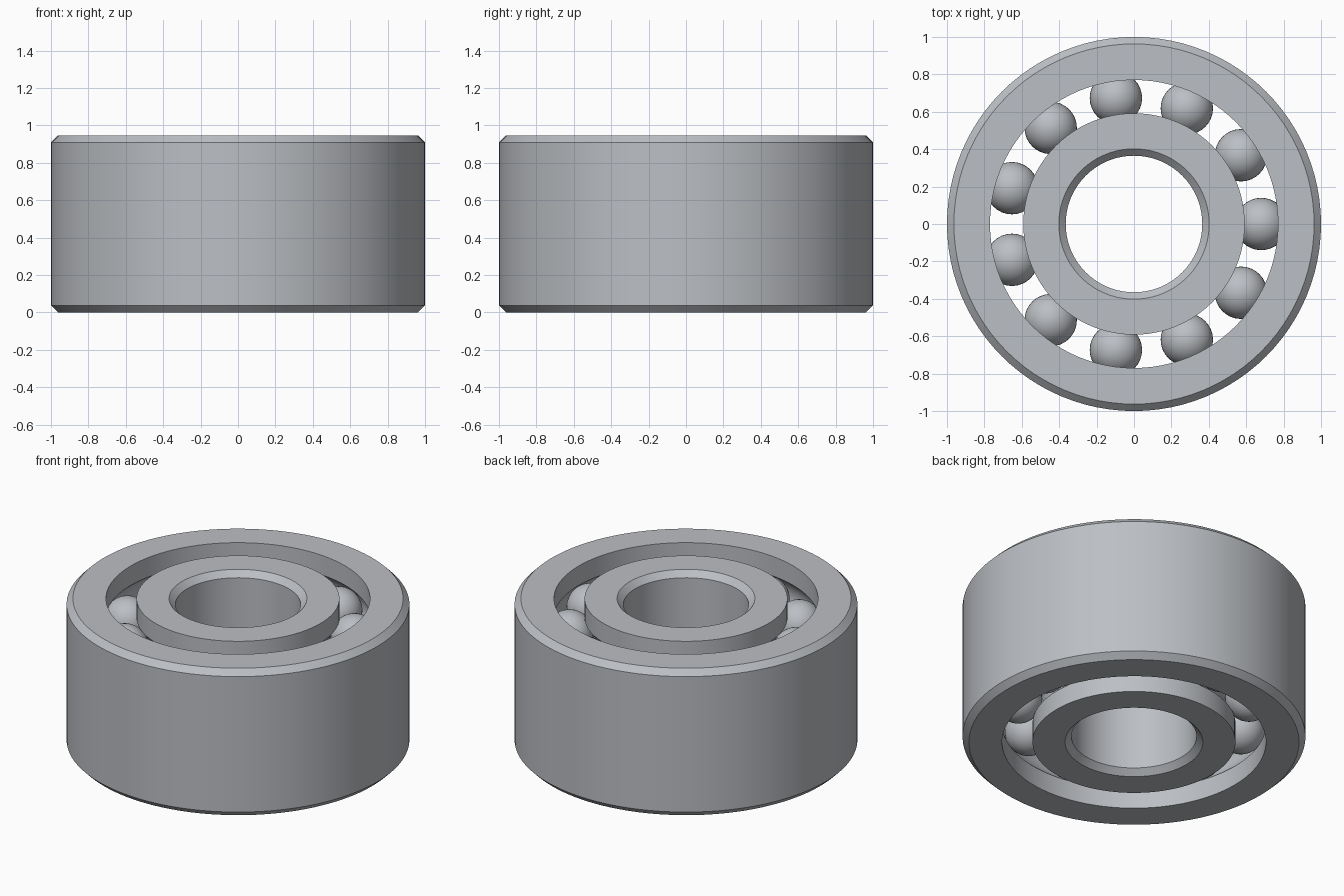
import bpy
import bmesh
from math import pi, cos, sin, sqrt, acos, radians
from mathutils import Matrix

if "Cube" in bpy.data.objects:
    bpy.data.objects.remove(bpy.data.objects["Cube"], do_unlink=True)

HEIGHT = 0.946
CHAMFER = 0.037
ROWS = (HEIGHT / 4, HEIGHT * 3 / 4)
PITCH, BALL, GROOVE = 0.68, 0.14, 0.143
BALL_COUNT = 11
SEGMENTS = 96

steel = bpy.data.materials.new("brushed_steel")
steel.use_nodes = True
colour = (0.50, 0.52, 0.55, 1)
steel.diffuse_color = colour
steel.node_tree.nodes["Principled BSDF"].inputs["Base Color"].default_value = colour


def finish(bm, name, angle):
    mesh = bpy.data.meshes.new(name)
    bmesh.ops.recalc_face_normals(bm, faces=bm.faces)
    bm.to_mesh(mesh)
    bm.free()
    mesh.materials.append(steel)
    obj = bpy.data.objects.new(name, mesh)
    bpy.context.collection.objects.link(obj)
    bpy.ops.object.select_all(action="DESELECT")
    obj.select_set(True)
    bpy.context.view_layer.objects.active = obj
    bpy.ops.object.shade_smooth_by_angle(angle=radians(angle))
    return obj


def raceway(radius, side, steps=10):
    """Wall profile from bottom to top with a round groove for each ball row."""
    points = [(radius, 0)]
    half = acos(abs(radius - PITCH) / GROOVE)
    for z in ROWS:
        for i in range(steps + 1):
            a = half * (2 * i / steps - 1)
            points.append((PITCH + side * GROOVE * cos(a), z + GROOVE * sin(a)))
    return points + [(radius, HEIGHT)]


def lathe(name, profile):
    """Spin a closed profile of radius and height around the z axis."""
    bm = bmesh.new()
    rings = []
    for r, z in profile:
        rings.append([bm.verts.new((r * cos(2 * pi * k / SEGMENTS), r * sin(2 * pi * k / SEGMENTS), z))
                      for k in range(SEGMENTS)])
    for a, b in zip(rings, rings[1:] + rings[:1]):
        for k in range(SEGMENTS):
            n = (k + 1) % SEGMENTS
            bm.faces.new((a[k], a[n], b[n], b[k]))
    return finish(bm, name, 25)


def chamfered(radius, edge):
    """Plain wall from top to bottom with a chamfer at each end."""
    return [(edge, HEIGHT), (radius, HEIGHT - CHAMFER), (radius, CHAMFER), (edge, 0)]


# Outer and inner rings
lathe("outer_ring", raceway(0.77, 1) + chamfered(1.0, 1.0 - CHAMFER))
lathe("inner_ring", raceway(0.592, -1) + chamfered(0.365, 0.365 + CHAMFER))

# Two rows of balls
for row, z in zip(("lower", "upper"), ROWS):
    for k in range(BALL_COUNT):
        a = 2 * pi * k / BALL_COUNT
        bm = bmesh.new()
        place = Matrix.Translation((PITCH * cos(a), PITCH * sin(a), z))
        bmesh.ops.create_uvsphere(bm, u_segments=32, v_segments=20, radius=BALL, matrix=place)
        finish(bm, f"{row}_ball_{k + 1}", 40)
